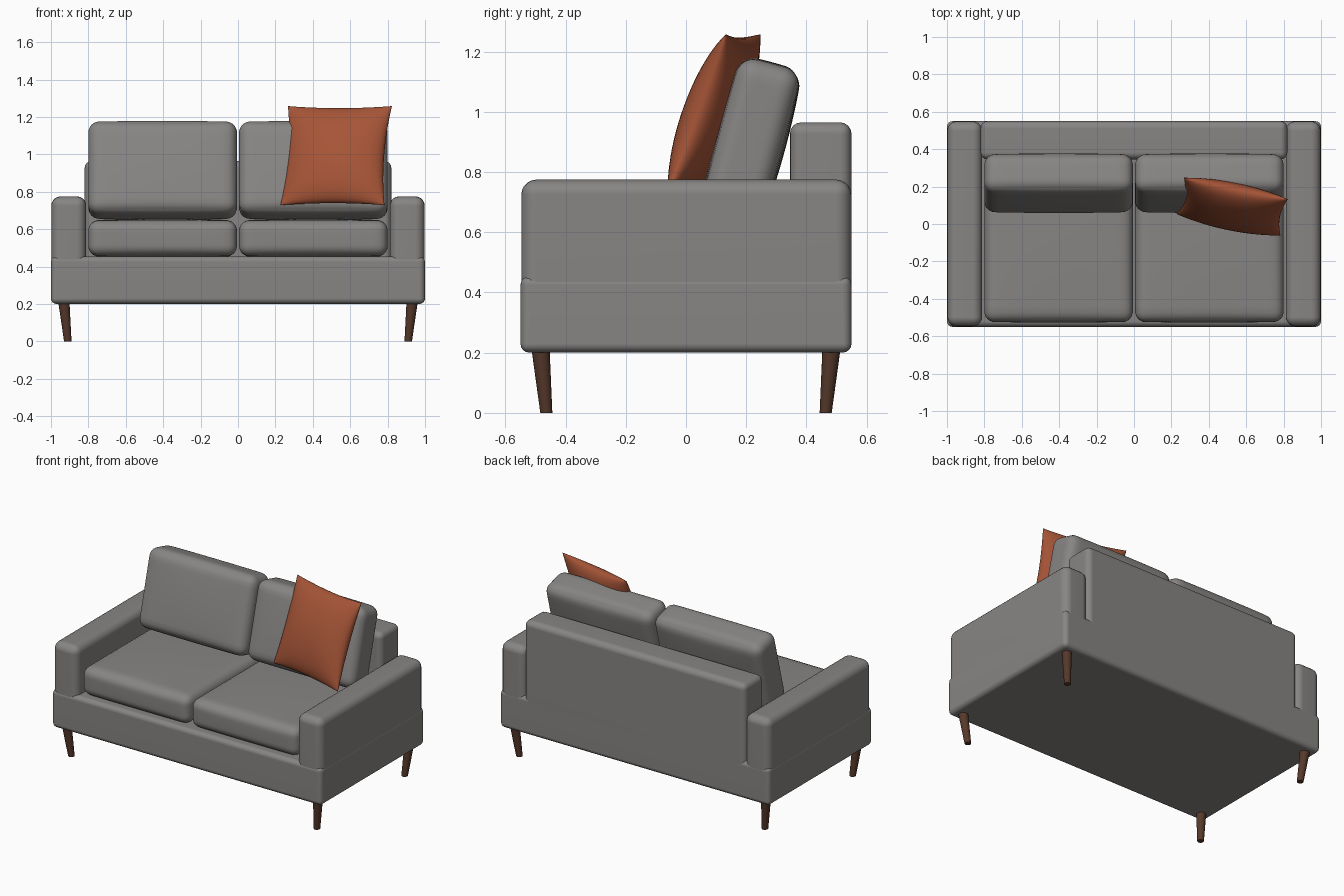
import bpy, bmesh, math
from mathutils import Matrix, Vector

if "Cube" in bpy.data.objects:
    bpy.data.objects.remove(bpy.data.objects["Cube"])


def material(name, rgb):
    m = bpy.data.materials.new(name)
    m.diffuse_color = (*rgb, 1)
    m.use_nodes = True
    m.node_tree.nodes["Principled BSDF"].inputs["Base Color"].default_value = m.diffuse_color
    return m


GREY = material("grey fabric", (0.245, 0.236, 0.228))
RUST = material("rust fabric", (0.38, 0.09, 0.038))
WOOD = material("dark wood", (0.095, 0.041, 0.024))


def finish(bm, name, mat, matrix=Matrix(), angle=40):
    bmesh.ops.recalc_face_normals(bm, faces=bm.faces[:])
    mesh = bpy.data.meshes.new(name)
    bm.to_mesh(mesh)
    bm.free()
    mesh.materials.append(mat)
    ob = bpy.data.objects.new(name, mesh)
    ob.matrix_world = matrix
    bpy.context.collection.objects.link(ob)
    bpy.ops.object.select_all(action='DESELECT')
    ob.select_set(True)
    bpy.context.view_layer.objects.active = ob
    bpy.ops.object.shade_smooth_by_angle(angle=math.radians(angle))
    return ob


def rounded_box(name, lo, hi, r, segments=4):
    """Upholstered frame block with rounded edges."""
    lo, hi = Vector(lo), Vector(hi)
    bm = bmesh.new()
    bmesh.ops.create_cube(bm, size=1)
    for v in bm.verts:
        v.co = Vector(v.co[i] * (hi - lo)[i] for i in range(3))
    bmesh.ops.bevel(bm, geom=bm.edges[:], offset=r, segments=segments,
                    profile=0.5, affect='EDGES')
    ob = finish(bm, name, GREY, Matrix.Translation((lo + hi) / 2))
    ob.modifiers.new("even shading", 'WEIGHTED_NORMAL')


def cushion(name, size, r, bulge, matrix):
    """Soft block: rounded box whose faces swell by bulge along each axis."""
    bm = bmesh.new()
    bmesh.ops.create_cube(bm, size=2)
    bmesh.ops.subdivide_edges(bm, edges=bm.edges[:], cuts=19, use_grid_fill=True)
    half = Vector(size) / 2
    for v in bm.verts:
        u = [math.sin(c * math.pi / 2) for c in v.co]
        p = Vector(u[i] * half[i] for i in range(3))
        inner = Vector(max(-half[i] + r, min(half[i] - r, p[i])) for i in range(3))
        d = p - inner
        if d.length > 1e-6:
            p = inner + d.normalized() * r
        for i in range(3):
            a, b = u[(i + 1) % 3], u[(i + 2) % 3]
            p[i] += bulge[i] * u[i] * (1 - a * a) * (1 - b * b)
        v.co = p
    finish(bm, name, GREY, matrix, 60)


# Frame
rounded_box("base", (-1, -0.55, 0.2), (1, 0.55, 0.455), 0.03)
rounded_box("backrest", (-0.82, 0.345, 0.3), (0.82, 0.55, 0.965), 0.038)

for s, side in ((-1, "left"), (1, "right")):
    x0, x1 = sorted((s * 0.812, s * 0.998))
    rounded_box(side + "_arm", (x0, -0.547, 0.3), (x1, 0.549, 0.775), 0.05, 5)

    # Loose cushions
    cushion(side + "_seat_cushion", (0.795, 0.89, 0.19), 0.055, (0.0, 0.004, 0.012),
            Matrix.Translation((s * 0.403, -0.078, 0.551)))
    cushion(side + "_back_cushion", (0.795, 0.212, 0.51), 0.06, (0.0, 0.012, 0.004),
            Matrix.Translation((s * 0.403, 0.218, 0.915))
            @ Matrix.Rotation(math.radians(-15), 4, 'X'))

    # Tapered legs, leaning inward toward the floor
    for t, end in ((-1, "front"), (1, "back")):
        bm = bmesh.new()
        bmesh.ops.create_cone(bm, cap_ends=True, segments=20,
                              radius1=0.02, radius2=0.03, depth=0.21)
        for v in bm.verts:
            k = (v.co.z + 0.105) / 0.21
            v.co += Vector((s * (0.91 + 0.021 * k), t * (0.464 + 0.019 * k), 0.105))
        finish(bm, f"{end}_{side}_leg", WOOD)

# Throw pillow: two puffed sheets joined along a pinched seam
bm = bmesh.new()
for s in (-1, 1):
    sheet = bmesh.ops.create_grid(bm, x_segments=28, y_segments=28, size=1)["verts"]
    for v in sheet:
        u, w = (math.sin(c * math.pi / 2) for c in v.co.xy)
        swell = math.sqrt(max(0, (1 - u * u) * (1 - w * w)))
        v.co = (0.284 * u * (1 - 0.08 * (1 - w * w)), s * 0.092 * swell,
                0.283 * w * (1 - 0.05 * (1 - u * u)))
bmesh.ops.remove_doubles(bm, verts=bm.verts[:], dist=0.0004)
finish(bm, "throw_pillow", RUST,
       Matrix.Translation((0.525, 0.093, 0.993))
       @ Matrix.Rotation(math.radians(-11.7), 4, 'Z')
       @ Matrix.Rotation(math.radians(-20.5), 4, 'X'), 80)
